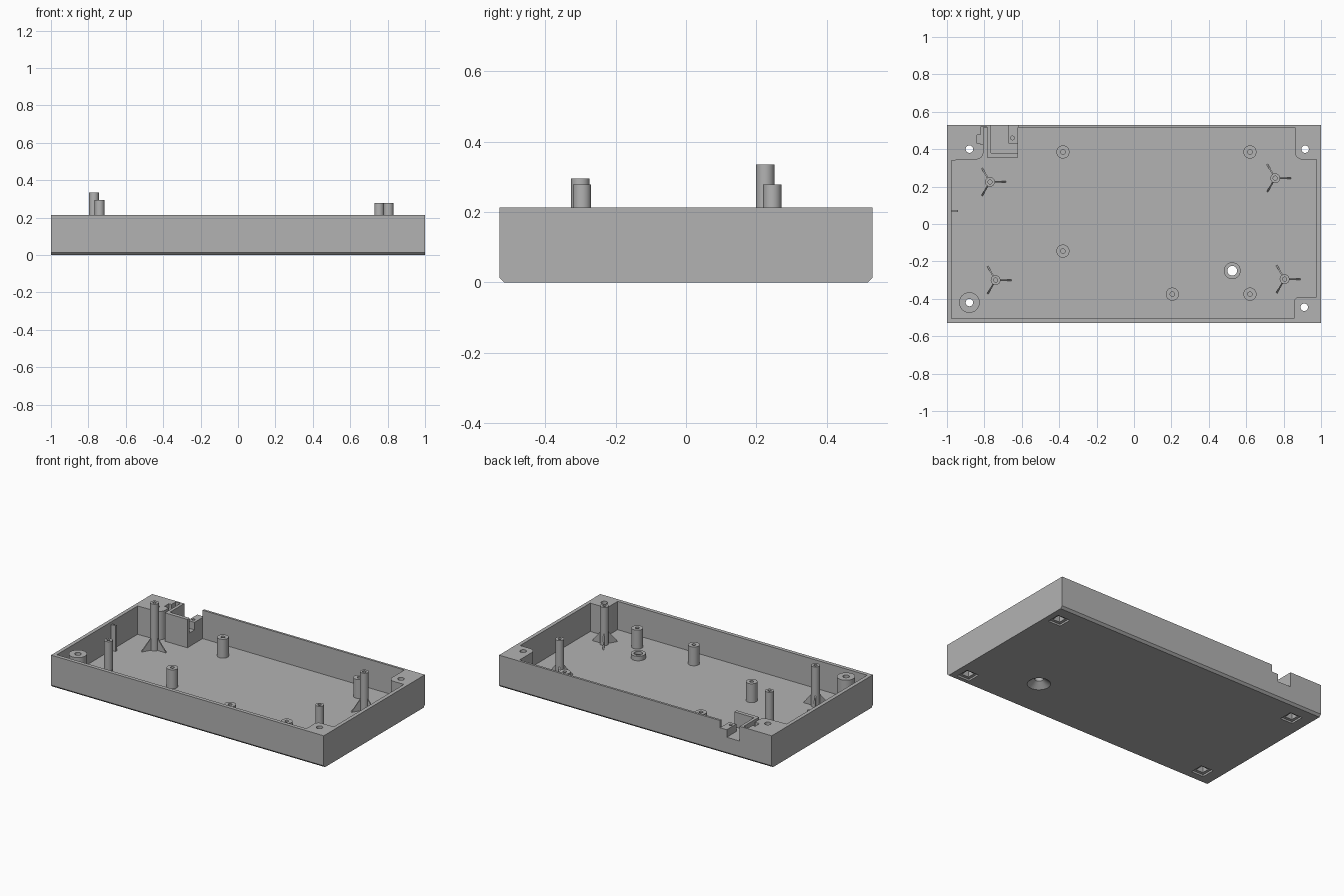
import bpy, bmesh, math
from mathutils import Matrix, Vector

cube = bpy.data.objects.get("Cube")
if cube:
    bpy.data.objects.remove(cube, do_unlink=True)

grey = bpy.data.materials.new("plain grey")
grey.use_nodes = True
colour = (0.45, 0.45, 0.45, 1)
grey.diffuse_color = colour
grey.node_tree.nodes["Principled BSDF"].inputs["Base Color"].default_value = colour

TOP, FLOOR, SUNK = 0.213, 0.025, 0.012


def make(name, bm):
    bmesh.ops.recalc_face_normals(bm, faces=bm.faces)
    mesh = bpy.data.meshes.new(name)
    bm.to_mesh(mesh)
    bm.free()
    mesh.materials.append(grey)
    ob = bpy.data.objects.new(name, mesh)
    bpy.context.collection.objects.link(ob)
    return ob


def prism(name, points, offset):
    """Extrude a flat outline of 3D points."""
    bm = bmesh.new()
    face = bm.faces.new([bm.verts.new(p) for p in points])
    new = bmesh.ops.extrude_face_region(bm, geom=[face])["geom"]
    verts = [g for g in new if isinstance(g, bmesh.types.BMVert)]
    bmesh.ops.translate(bm, verts=verts, vec=offset)
    return make(name, bm)


def box(name, x0, x1, y0, y1, z0, z1):
    base = [(x0, y0, z0), (x1, y0, z0), (x1, y1, z0), (x0, y1, z0)]
    return prism(name, base, (0, 0, z1 - z0))


def cone(name, x, y, r0, r1, z0, z1):
    bm = bmesh.new()
    bmesh.ops.create_cone(bm, cap_ends=True, segments=32, radius1=r0, radius2=r1,
                          depth=z1 - z0, matrix=Matrix.Translation((x, y, (z0 + z1) / 2)))
    return make(name, bm)


def combine(target, other, operation):
    mod = target.modifiers.new("combine", "BOOLEAN")
    mod.operation, mod.solver, mod.object = operation, "EXACT", other
    bpy.context.view_layer.objects.active = target
    bpy.ops.object.modifier_apply(modifier=mod.name)
    bpy.data.objects.remove(other, do_unlink=True)


def add(target, other):
    combine(target, other, "UNION")


def cut(target, other):
    combine(target, other, "DIFFERENCE")


def smooth(ob):
    bpy.ops.object.select_all(action="DESELECT")
    ob.select_set(True)
    bpy.context.view_layer.objects.active = ob
    bpy.ops.object.shade_smooth_by_angle(angle=math.radians(30))


def arc(cx, cy, r, a0, a1, n=6):
    steps = [math.radians(a0 + (a1 - a0) * i / n) for i in range(n + 1)]
    return [(cx + r * math.cos(a), cy + r * math.sin(a)) for a in steps]


# Tray body with chamfered long bottom edges
w, c = 0.53, 0.014
section = [(-w, c), (c - w, 0), (w - c, 0), (w, c), (w, TOP), (-w, TOP)]
tray = prism("tray", [(-1, y, z) for y, z in section], (2, 0, 0))

# Cavity outline, leaving solid rounded blocks at three corners
outline = [(-0.975, -0.505), (0.855, -0.505)]
outline += arc(0.885, -0.42, 0.03, 180, 90) + [(0.975, -0.39), (0.975, 0.345)]
outline += arc(0.90, 0.385, 0.04, 270, 180) + [(0.86, 0.515), (-0.805, 0.515)]
outline += arc(-0.845, 0.385, 0.04, 0, -90) + [(-0.975, 0.34)]
cut(tray, prism("cavity", [(x, y, FLOOR) for x, y in outline], (0, 0, 0.5)))

# Cable pocket through the back wall, with its stepped side
add(tray, box("pocket", -0.785, -0.62, 0.355, 0.525, SUNK, TOP))
cut(tray, box("channel", -0.765, -0.62, 0.38, 0.6, 0.115, 0.4))
add(tray, box("clamp_step", -0.67, -0.62, 0.43, 0.53, 0.1, 0.165))
cut(tray, cone("clamp_hole", -0.65, 0.46, 0.01, 0.01, 0.125, 0.3))

# Stepped relief beside the pocket
cut(tray, box("relief_wide", -0.82, -0.786, 0.425, 0.518, 0.16, 0.4))
cut(tray, box("relief_deep", -0.84, -0.8, 0.43, 0.475, 0.16, 0.4))

# Round corner boss and the collar around the floor opening
add(tray, cone("corner_boss", -0.88, -0.42, 0.055, 0.055, SUNK, TOP - 0.001))
add(tray, cone("collar", 0.525, -0.25, 0.045, 0.045, SUNK, 0.055))
cut(tray, cone("countersink", 0.525, -0.25, 0.071, 0.026, -0.001, 0.034))
cut(tray, cone("opening", 0.525, -0.25, 0.026, 0.026, 0.02, 0.1))

# Corner screw holes with square recesses underneath
for x, y in [(-0.88, 0.40), (0.915, 0.40), (0.91, -0.445), (-0.88, -0.42)]:
    for half, depth in [(0.045, 0.012), (0.026, 0.07)]:
        cut(tray, box("recess", x - half, x + half, y - half, y + half, -0.1, depth))
    cut(tray, cone("screw_hole", x, y, 0.02, 0.02, 0.05, 0.4))
smooth(tray)

# Small upright rib on the right-hand wall
box("wall_rib", -0.98, -0.942, 0.064, 0.076, SUNK, 0.195)


def post(name, x, y, radius, bore, height):
    ob = cone(name, x, y, radius, radius, SUNK, height)
    cut(ob, cone("bore", x, y, bore, bore, FLOOR + 0.02, height + 0.1))
    smooth(ob)


# Short mounting bosses
spots = [(-0.38, 0.385), (-0.38, -0.145), (0.62, 0.385), (0.62, -0.375), (0.205, -0.375)]
for i, (x, y) in enumerate(spots):
    post(f"mounting_boss_{i + 1}", x, y, 0.035, 0.012, 0.15)

# Tall posts, each braced by three triangular fins
tall = [(-0.77, 0.225, 0.335), (-0.74, -0.30, 0.295),
        (0.755, 0.245, 0.278), (0.805, -0.295, 0.278)]
for i, (x, y, height) in enumerate(tall):
    post(f"tall_post_{i + 1}", x, y, 0.026, 0.011, height)
    for j in range(3):
        a = math.radians(120 * j)
        out = Vector((math.cos(a), math.sin(a), 0))
        side = Vector((-out.y, out.x, 0)) * 0.004
        foot = Vector((x, y, FLOOR - 0.005)) - side
        shape = [foot + out * 0.02, foot + out * 0.085,
                 foot + out * 0.085 + Vector((0, 0, 0.008)),
                 foot + out * 0.02 + Vector((0, 0, 0.09))]
        prism(f"post_fin_{i + 1}_{j + 1}", shape, side * 2)
